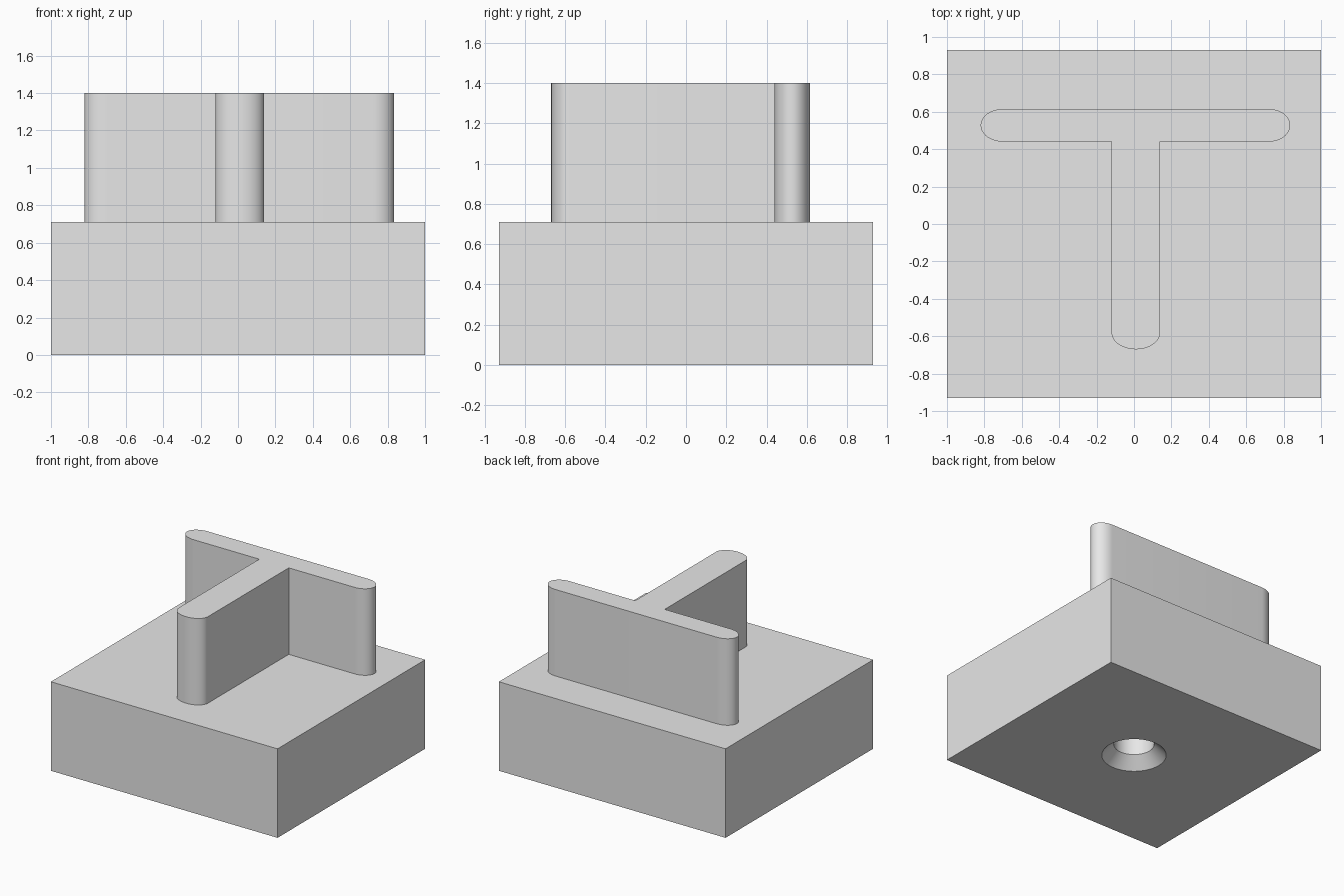
import bpy
import bmesh
from math import cos, sin, pi

old = bpy.data.objects.get("Cube")
if old:
    bpy.data.objects.remove(old, do_unlink=True)

grey = bpy.data.materials.new("light_grey")
grey.use_nodes = True
colour = (0.8, 0.8, 0.8, 1)
grey.diffuse_color = colour
grey.node_tree.nodes["Principled BSDF"].inputs["Base Color"].default_value = colour

BASE_TOP, TOP = 0.71, 1.4
STEPS = 24


def make_object(name, bm):
    bmesh.ops.recalc_face_normals(bm, faces=bm.faces)
    mesh = bpy.data.meshes.new(name)
    bm.to_mesh(mesh)
    bm.free()
    mesh.materials.append(grey)
    obj = bpy.data.objects.new(name, mesh)
    bpy.context.collection.objects.link(obj)
    return obj


def arc(cx, cy, rx, ry, start):
    """Counter-clockwise half ellipse."""
    angles = [start + pi * i / STEPS for i in range(STEPS + 1)]
    return [(cx + rx * cos(a), cy + ry * sin(a)) for a in angles]


def smooth(obj):
    bpy.ops.object.select_all(action='DESELECT')
    obj.select_set(True)
    bpy.context.view_layer.objects.active = obj
    bpy.ops.object.shade_smooth_by_angle(angle=pi / 6)


# Base block
bm = bmesh.new()
bmesh.ops.create_cube(bm, size=1)
for v in bm.verts:
    v.co = (v.co.x * 2, v.co.y * 1.86, (v.co.z + 0.5) * BASE_TOP)
base = make_object("base_block", bm)

# Countersunk screw hole, lathed from a profile of radius and height
profile = [(0.235, -0.05), (0.235, 0), (0.147, 0.09), (0.147, 0.5)]
bm = bmesh.new()
rings = [[bm.verts.new((r * cos(2 * pi * i / 64), r * sin(2 * pi * i / 64), z))
          for i in range(64)] for r, z in profile]
for low, high in zip(rings, rings[1:]):
    for i in range(64):
        j = (i + 1) % 64
        bm.faces.new((low[i], low[j], high[j], high[i]))
bm.faces.new(rings[0])
bm.faces.new(rings[-1])
cutter = make_object("hole_cutter", bm)
cutter.hide_render = True

cut = base.modifiers.new("screw_hole", 'BOOLEAN')
cut.operation = 'DIFFERENCE'
cut.solver = 'EXACT'
cut.object = cutter
bpy.context.view_layer.objects.active = base
bpy.ops.object.modifier_apply(modifier=cut.name)
bpy.data.objects.remove(cutter, do_unlink=True)
smooth(base)

# T-shaped ridge with rounded ends
outline = arc(0.01, -0.58, 0.13, 0.09, pi)
outline += [(0.14, 0.44)]
outline += arc(0.72, 0.5275, 0.115, 0.0875, -pi / 2)
outline += arc(-0.70, 0.5275, 0.12, 0.0875, pi / 2)
outline += [(-0.12, 0.44)]
bm = bmesh.new()
face = bm.faces.new([bm.verts.new((x, y, BASE_TOP)) for x, y in outline])
side = bmesh.ops.extrude_face_region(bm, geom=[face], use_keep_orig=True)
for v in side["geom"]:
    if isinstance(v, bmesh.types.BMVert):
        v.co.z = TOP
smooth(make_object("t_ridge", bm))
